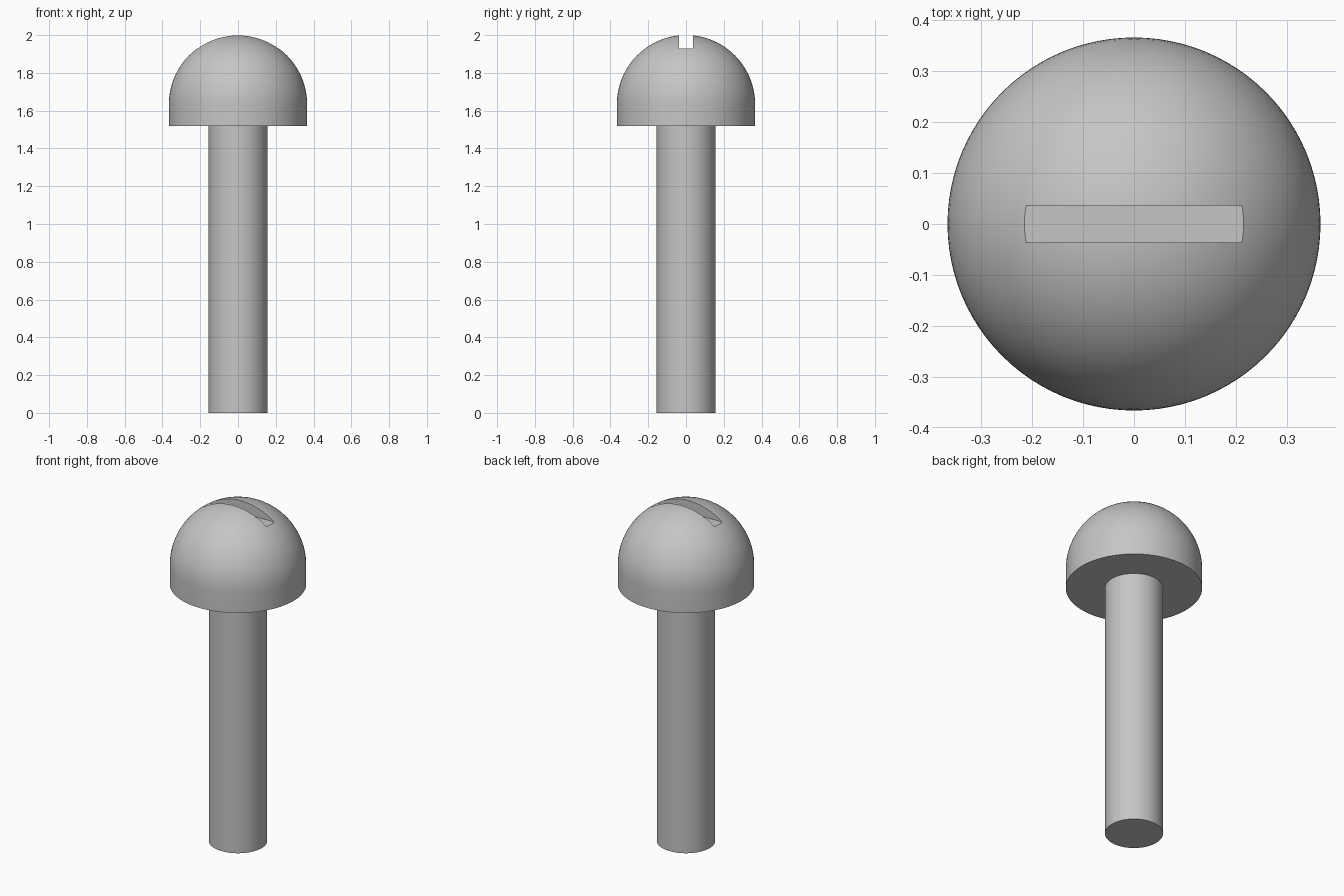
import bpy
import bmesh
from math import cos, sin, pi, radians

HEAD_R, HEAD_BOTTOM, TOP = 0.366, 1.52, 2.0
SHAFT_R = 0.156
SLOT_WIDTH, SLOT_FLOOR = 0.072, 1.93
SEGMENTS = 96

default = bpy.data.objects.get("Cube")
if default:
    bpy.data.objects.remove(default, do_unlink=True)

steel = bpy.data.materials.new("grey steel")
steel.use_nodes = True
grey = (0.56, 0.56, 0.56, 1)
steel.diffuse_color = grey
steel.node_tree.nodes["Principled BSDF"].inputs["Base Color"].default_value = grey


def lathe(name, profile):
    """Revolve an (r, z) profile about the z axis."""
    bm = bmesh.new()
    verts = [bm.verts.new((r, 0, z)) for r, z in profile]
    edges = [bm.edges.new(pair) for pair in zip(verts, verts[1:])]
    bmesh.ops.spin(bm, geom=verts + edges, cent=(0, 0, 0), axis=(0, 0, 1),
                   angle=2 * pi, steps=SEGMENTS, use_merge=True)
    bmesh.ops.remove_doubles(bm, verts=bm.verts, dist=1e-5)
    bmesh.ops.recalc_face_normals(bm, faces=bm.faces)
    mesh = bpy.data.meshes.new(name)
    bm.to_mesh(mesh)
    bm.free()
    mesh.materials.append(steel)
    obj = bpy.data.objects.new(name, mesh)
    bpy.context.collection.objects.link(obj)
    return obj


def activate(obj):
    bpy.ops.object.select_all(action="DESELECT")
    obj.select_set(True)
    bpy.context.view_layer.objects.active = obj


# Domed head: flat underside, short straight rim, hemisphere
centre = TOP - HEAD_R
steps = 24
dome = [(HEAD_R * cos(a), centre + HEAD_R * sin(a))
        for a in (i * pi / 2 / steps for i in range(steps))]
head = lathe("head", [(0, HEAD_BOTTOM), (HEAD_R, HEAD_BOTTOM)] + dome + [(0, TOP)])

# Plain shaft, sunk slightly into the head
shaft_top = HEAD_BOTTOM + 0.02
shaft = lathe("shaft", [(0, 0), (SHAFT_R, 0), (SHAFT_R, shaft_top), (0, shaft_top)])

# Straight driver slot cut across the top of the head
bpy.ops.mesh.primitive_cube_add(size=1, location=(0, 0, SLOT_FLOOR + 0.1))
cutter = bpy.context.object
cutter.name = "slot_cutter"
cutter.scale = (1, SLOT_WIDTH, 0.2)
cutter.hide_render = True
cutter.data.materials.append(steel)
activate(head)
cut = head.modifiers.new("slot", "BOOLEAN")
cut.operation = "DIFFERENCE"
cut.solver = "EXACT"
cut.object = cutter
bpy.ops.object.modifier_apply(modifier=cut.name)
bpy.data.objects.remove(cutter, do_unlink=True)

# Smooth round walls, crisp rims
for part in (head, shaft):
    activate(part)
    bpy.ops.object.shade_smooth_by_angle(angle=radians(30))
